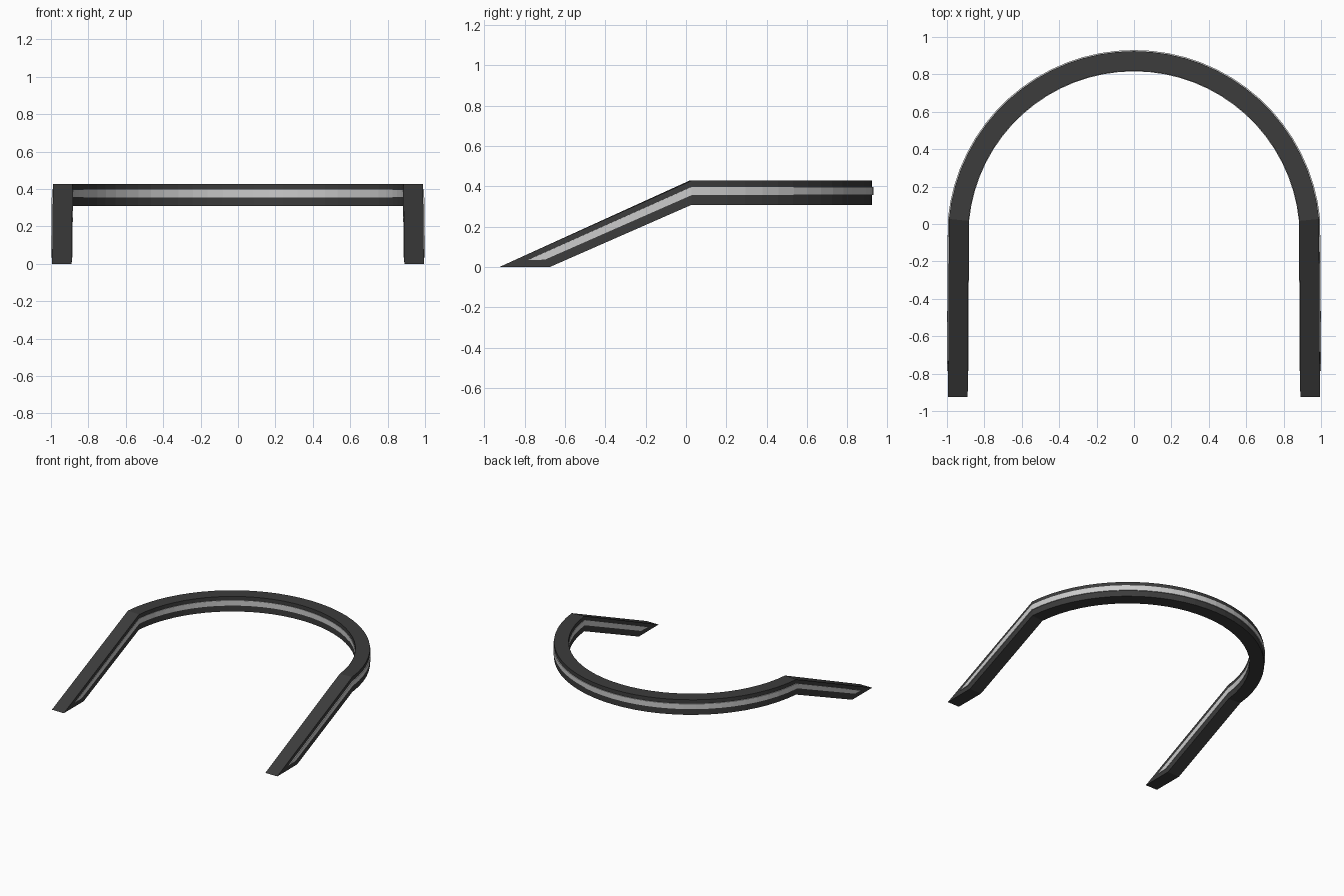
import bpy, bmesh, math

if "Cube" in bpy.data.objects:
    bpy.data.objects.remove(bpy.data.objects["Cube"])

CY = -0.07                      # centre of the arc in y
START = math.radians(5.6)       # arc begins just behind the leg bend
SEGS = 32


def sweep(name, r_in, r_out, z_low, z_high, tip_low, tip_high, color=None):
    """Rectangular section swept along leg, arc, leg. Tips are (y, z)."""
    section = [(r_in, 0), (r_out, 0), (r_out, 1), (r_in, 1)]
    tips, zs = (tip_low, tip_high), (z_low, z_high)
    bm = bmesh.new()
    rings = [[bm.verts.new((r, *tips[k])) for r, k in section]]
    for i in range(SEGS + 1):
        a = START + (math.pi - 2 * START) * i / SEGS
        rings.append([bm.verts.new((r * math.cos(a), CY + r * math.sin(a), zs[k]))
                      for r, k in section])
    rings.append([bm.verts.new((-r, *tips[k])) for r, k in section])
    for a, b in zip(rings, rings[1:]):
        for j in range(4):
            k = (j + 1) % 4
            bm.faces.new((a[j], a[k], b[k], b[j]))
    bm.faces.new(rings[0])
    bm.faces.new(rings[-1])
    bmesh.ops.recalc_face_normals(bm, faces=bm.faces)
    mesh = bpy.data.meshes.new(name)
    bm.to_mesh(mesh)
    bm.free()
    ob = bpy.data.objects.new(name, mesh)
    bpy.context.collection.objects.link(ob)
    if color:
        mat = bpy.data.materials.new(name + "_dark")
        mat.diffuse_color = color
        mat.use_nodes = True
        mat.node_tree.nodes["Principled BSDF"].inputs["Base Color"].default_value = mat.diffuse_color
        mesh.materials.append(mat)
    return ob


# Dark curved bar with sloping legs cut flat on the ground
sweep("curved_bar", 0.889, 0.994, 0.308, 0.428, (-0.675, 0.0), (-0.925, 0.0),
      (0.045, 0.045, 0.045, 1))

# Light strip showing slightly proud of both side walls
sweep("side_strip", 0.886, 1.0, 0.356, 0.397, (-0.70, 0.036), (-0.785, 0.034))
